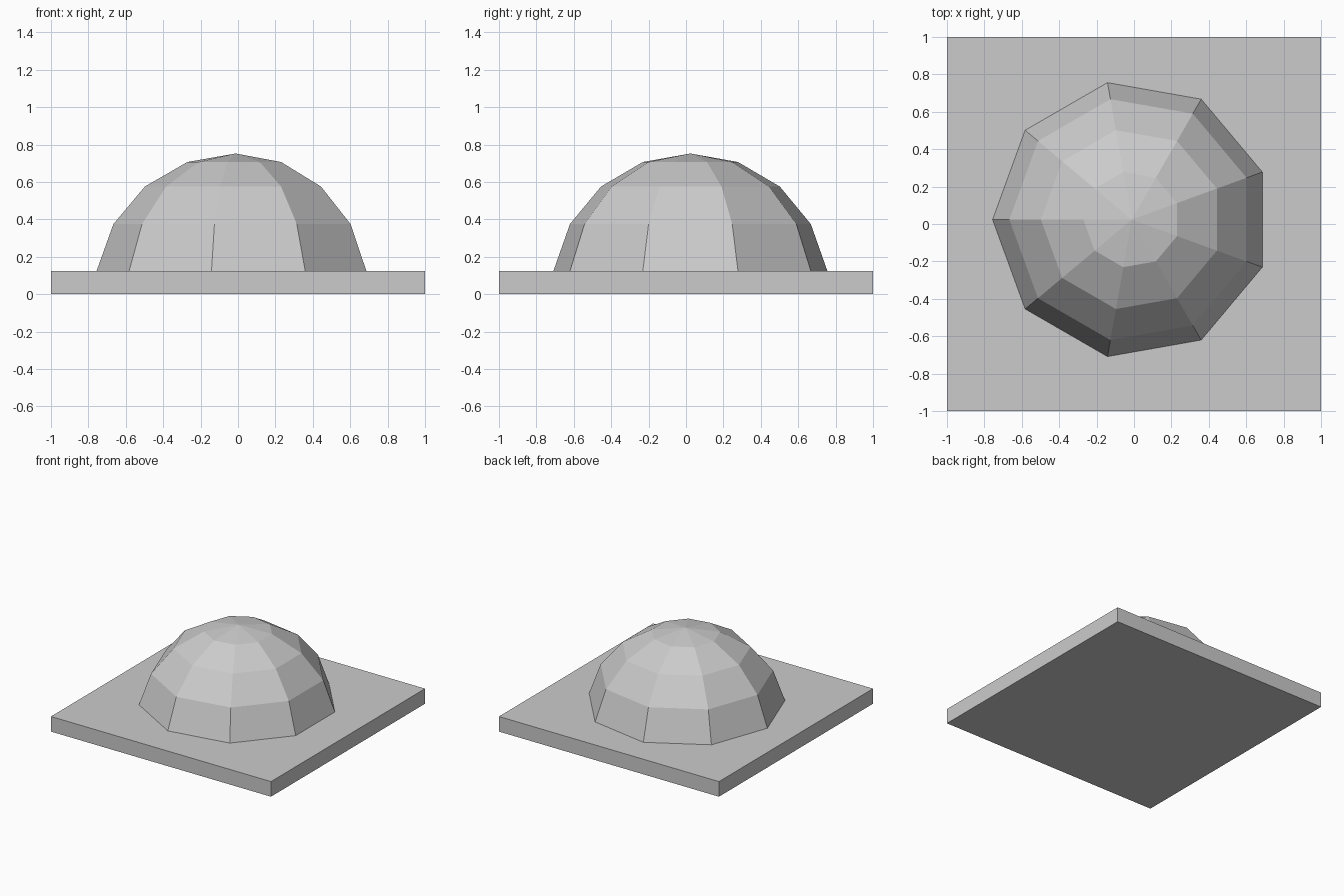
import bpy, bmesh
from math import sin, cos, pi, radians
from mathutils import Vector

if "Cube" in bpy.data.objects:
    bpy.data.objects.remove(bpy.data.objects["Cube"])

SLAB_TOP = 0.124
SIDES = 9
RADIUS = 0.755
CENTRE = Vector((-0.0125, 0.0235, -0.003))


def finish(bm, name):
    bmesh.ops.recalc_face_normals(bm, faces=bm.faces)
    mesh = bpy.data.meshes.new(name)
    bm.to_mesh(mesh)
    bm.free()
    obj = bpy.data.objects.new(name, mesh)
    bpy.context.collection.objects.link(obj)
    return obj


# Square base slab
bm = bmesh.new()
bmesh.ops.create_cube(bm, size=1)
bmesh.ops.scale(bm, vec=(2, 2, SLAB_TOP), verts=bm.verts)
bmesh.ops.translate(bm, vec=(0, 0, SLAB_TOP / 2), verts=bm.verts)
finish(bm, "base_slab")

# Nine-sided faceted dome: upper rings of a sphere, 20 degrees apart
bm = bmesh.new()
rings = []
for tilt in (80, 60, 40, 20):
    t = radians(tilt)
    ring = []
    for i in range(SIDES):
        a = pi + 2 * pi * i / SIDES
        offset = Vector((sin(t) * cos(a), sin(t) * sin(a), cos(t)))
        ring.append(bm.verts.new(CENTRE + RADIUS * offset))
    rings.append(ring)
for v in rings[0]:
    v.co.z = SLAB_TOP  # rest the rim on the slab
apex = bm.verts.new(CENTRE + Vector((0, 0, RADIUS)))
for i in range(SIDES):
    j = (i + 1) % SIDES
    for low, high in zip(rings, rings[1:]):
        bm.faces.new((low[i], low[j], high[j], high[i]))
    bm.faces.new((rings[-1][i], rings[-1][j], apex))
finish(bm, "dome")
